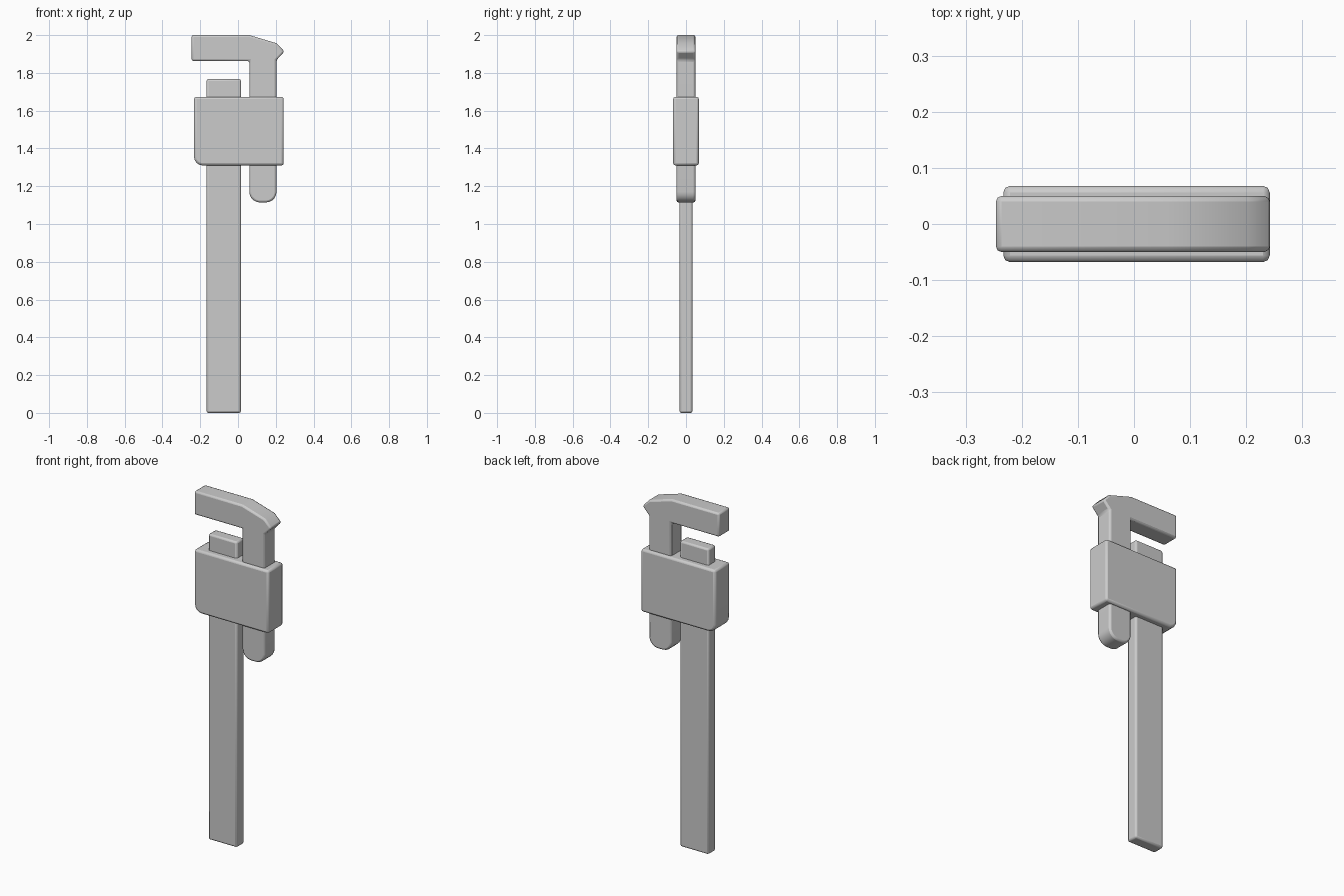
import bpy, bmesh, math

if "Cube" in bpy.data.objects:
    bpy.data.objects.remove(bpy.data.objects["Cube"])


def plate(name, profile, half_depth, bevel):
    """Extrude an x-z profile along y, centred on y = 0, with softened edges."""
    bm = bmesh.new()
    front = bm.faces.new([bm.verts.new((x, -half_depth, z)) for x, z in profile])
    ext = bmesh.ops.extrude_face_region(bm, geom=[front])
    verts = [g for g in ext["geom"] if isinstance(g, bmesh.types.BMVert)]
    bmesh.ops.translate(bm, verts=verts, vec=(0, 2 * half_depth, 0))
    bmesh.ops.recalc_face_normals(bm, faces=bm.faces)
    mesh = bpy.data.meshes.new(name)
    bm.to_mesh(mesh)
    bm.free()
    obj = bpy.data.objects.new(name, mesh)
    bpy.context.collection.objects.link(obj)
    mod = obj.modifiers.new("soft_edges", "BEVEL")
    mod.width = bevel
    mod.segments = 2
    mod.limit_method = "ANGLE"
    mod.angle_limit = math.radians(32)
    bpy.ops.object.select_all(action="DESELECT")
    obj.select_set(True)
    bpy.context.view_layer.objects.active = obj
    bpy.ops.object.shade_smooth_by_angle(angle=math.radians(35))
    return obj


def arc(cx, cz, r, start, end, steps):
    angles = [math.radians(start + (end - start) * i / steps) for i in range(steps + 1)]
    return [(cx + r * math.cos(a), cz + r * math.sin(a)) for a in angles]


# Long flat handle, its upper end forming the lower jaw
plate("handle", [(-0.167, 0), (0.016, 0), (0.016, 1.767), (-0.167, 1.767)], 0.034, 0.01)

# Sliding collar with a rounded lower left corner
plate("collar", arc(-0.187, 1.356, 0.046, 180, 270, 4)
      + [(0.242, 1.31), (0.242, 1.673), (-0.233, 1.673)], 0.068, 0.012)

# Hooked upper jaw with a round-ended shank
shank_end = arc(0.117, 1.171, 0.057, 180, 270, 5) + arc(0.147, 1.171, 0.057, 270, 360, 5)
plate("hook_jaw", shank_end
      + [(0.204, 1.868), (0.246, 1.913), (0.204, 1.957), (0.06, 2.0),
         (-0.246, 2.0), (-0.246, 1.863), (0.06, 1.863)], 0.05, 0.01)
